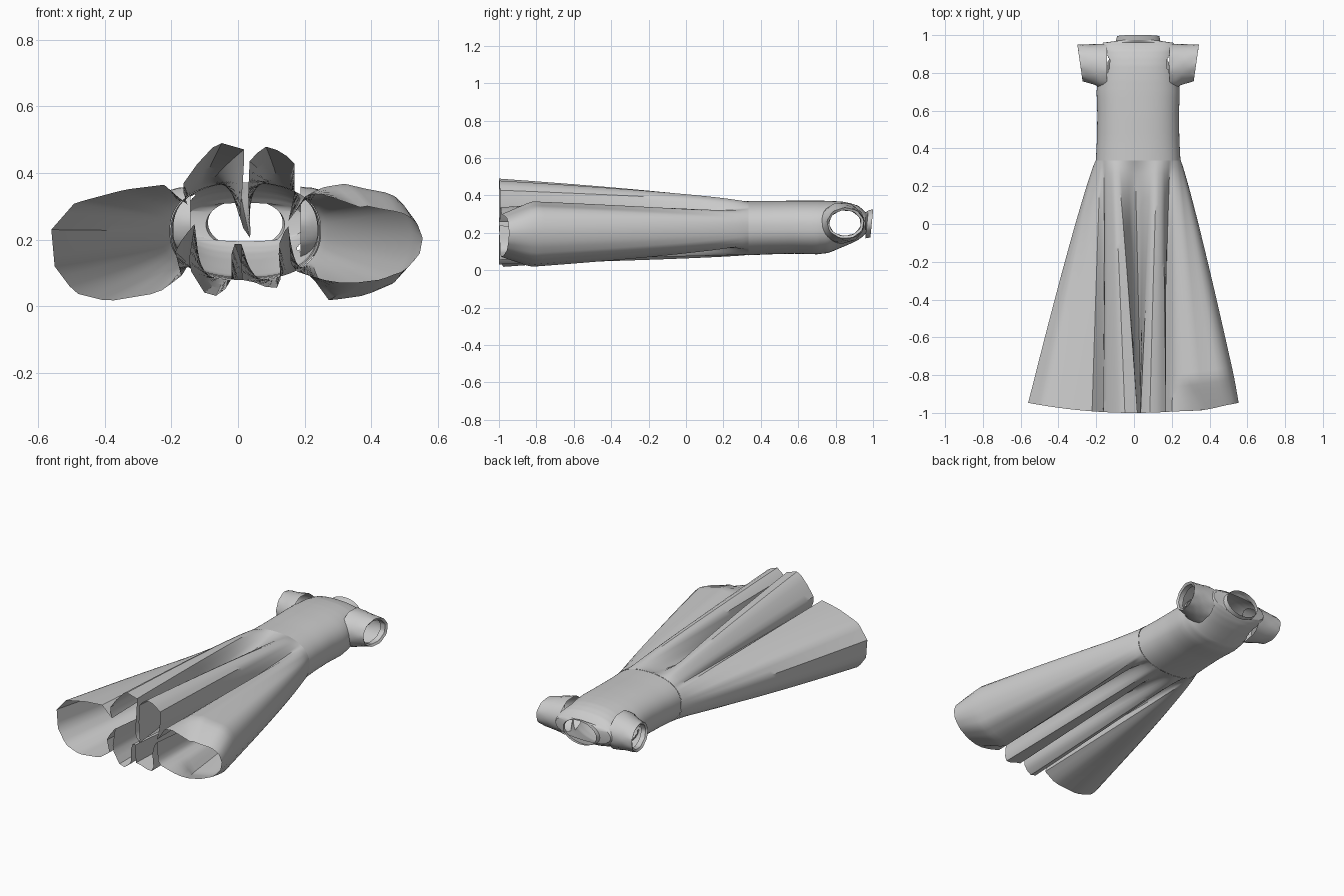
import bpy, bmesh, math
from mathutils import Vector

if "Cube" in bpy.data.objects:
    bpy.data.objects.remove(bpy.data.objects["Cube"])

N = 128          # points around the garment
CX = 0.022       # centre line of the bodice


def build(name, rings, keep=None):
    """Skin closed rings of points into an open tube; keep(centre) filters faces."""
    bm = bmesh.new()
    loops = [[bm.verts.new(p) for p in r] for r in rings]
    for a, b in zip(loops, loops[1:]):
        n = len(a)
        for i in range(n):
            j = (i + 1) % n
            bm.faces.new((a[i], a[j], b[j], b[i]))
    if keep:
        bad = [f for f in bm.faces if not keep(f.calc_center_median())]
        bmesh.ops.delete(bm, geom=bad, context='FACES')
    bmesh.ops.recalc_face_normals(bm, faces=bm.faces)
    me = bpy.data.meshes.new(name)
    bm.to_mesh(me)
    bm.free()
    ob = bpy.data.objects.new(name, me)
    bpy.context.collection.objects.link(ob)
    bpy.ops.object.select_all(action='DESELECT')
    ob.select_set(True)
    bpy.context.view_layer.objects.active = ob
    bpy.ops.object.shade_smooth_by_angle(angle=math.radians(35))
    return ob


def oval(t, cx, cz, rx, rz, e=0.85):
    """Point on a slightly squared ellipse."""
    c, s = math.cos(t), math.sin(t)
    return (cx + rx * math.copysign(abs(c) ** e, c),
            cz + rz * math.copysign(abs(s) ** e, s))


def resample(pts, n):
    """n points evenly spaced along a polyline, end point excluded."""
    pts = [Vector(p) for p in pts]
    seg = [(b - a).length for a, b in zip(pts, pts[1:])]
    total, out, k, acc = sum(seg), [], 0, 0.0
    for i in range(n):
        d = total * i / n
        while d > acc + seg[k]:
            acc += seg[k]
            k += 1
        out.append(pts[k].lerp(pts[k + 1], (d - acc) / seg[k]))
    return out


# folded hem outline (x, z): upper side right to left, lower side left to right
upper = [(.56, .22), (.54, .30), (.49, .345), (.40, .36), (.33, .375), (.25, .36),
         (.20, .33), (.15, .25), (.17, .34), (.17, .43), (.13, .465), (.08, .48),
         (.035, .44), (.03, .32), (.04, .20), (.005, .25), (.015, .38), (.02, .47),
         (-.06, .493), (-.12, .43), (-.17, .36), (-.15, .30), (-.22, .365),
         (-.34, .35), (-.49, .31), (-.56, .23)]
lower = [(-.56, .23), (-.55, .12), (-.49, .04), (-.39, .015), (-.24, .04), (-.17, .09),
         (-.19, .17), (-.13, .25), (-.15, .12), (-.10, .04), (-.06, .03), (-.02, .07),
         (-.02, .18), (.01, .20), (.01, .08), (.06, .07), (.10, .05), (.13, .06),
         (.12, .18), (.15, .25), (.16, .11), (.22, .09), (.28, .005), (.40, .02),
         (.50, .06), (.55, .14), (.56, .22)]
hem = resample(upper, N // 2) + resample(lower, N // 2)

# skirt: waist oval blending into the folded hem
rings = []
for k in range(41):
    s = k / 40
    ring = []
    for i, h in enumerate(hem):
        wx, wz = oval(math.tau * i / N, CX, .225, .226, .146)
        x = wx + (h.x - wx) * s ** .9
        z = wz + (h.y - wz) * s ** .7
        y = .335 + (-1.0 + .17 * h.x ** 2 - .335) * s
        # hem of the right-hand fold curls inward
        if h.x > .22 and s > .88:
            f = .38 * (s - .88) / .12 * min(1, (h.x - .22) / .06)
            x += (.48 - x) * f * (1 if x < .48 else .2)
            z += (.18 - z) * f
        ring.append((x, y, z))
    rings.append(ring)
build("skirt", rings)

# bodice rows: y, half width, low z, high z
rows = [(.335, .224, .080, .370), (.45, .218, .085, .370), (.58, .216, .088, .372),
        (.70, .220, .085, .372), (.76, .215, .092, .371), (.80, .208, .108, .369),
        (.84, .203, .125, .366), (.88, .200, .142, .358), (.92, .198, .162, .345),
        (.945, .196, .18, .325), (.96, .185, .195, .31)]
fine = []
for a, b in zip(rows, rows[1:]):
    fine += [[u + (v - u) * q / 4 for u, v in zip(a, b)] for q in range(4)]
fine.append(rows[-1])
rings = []
for y, w, lo, hi in fine:
    pts = [oval(math.tau * i / N, CX, (lo + hi) / 2, w, (hi - lo) / 2) for i in range(N)]
    rings.append([(x, y, z) for x, z in pts])
# neckline
pts = [oval(math.tau * i / N, CX, .245, .118, .075, 1) for i in range(N)]
neck = [(x, .968 + .1 * (z - .25), z) for x, z in pts]
rings.append(neck)


def outside_armhole(c):
    return abs(c.x - CX) < .12 or ((c.y - .835) / .10) ** 2 + ((c.z - .25) / .085) ** 2 > 1


build("bodice", rings, outside_armhole)

# small standing collar
top = [(CX + (x - CX) * .95, y + .026, z + .006) for x, y, z in neck]
build("collar", [neck, top])

# cap sleeves: offset from centre, centre y, half length, half height
prof = [(.165, .833, .122, .108), (.20, .835, .118, .102), (.24, .842, .108, .094),
        (.28, .850, .101, .086), (.308, .853, .097, .081), (.300, .851, .085, .068),
        (.27, .850, .083, .067)]
for side, name in ((-1, "sleeve_left"), (1, "sleeve_right")):
    rings = []
    for off, cy, ry, rz in prof:
        ring = []
        for i in range(48):
            t = math.tau * i / 48
            r = 1 + .02 * math.sin(9 * t + off * 60)
            slant = .014 * math.cos(t) if off > .22 else 0
            ring.append((CX + side * (off + slant),
                         cy + ry * r * math.cos(t),
                         .252 + rz * r * math.sin(t)))
        rings.append(ring)
    build(name, rings)
